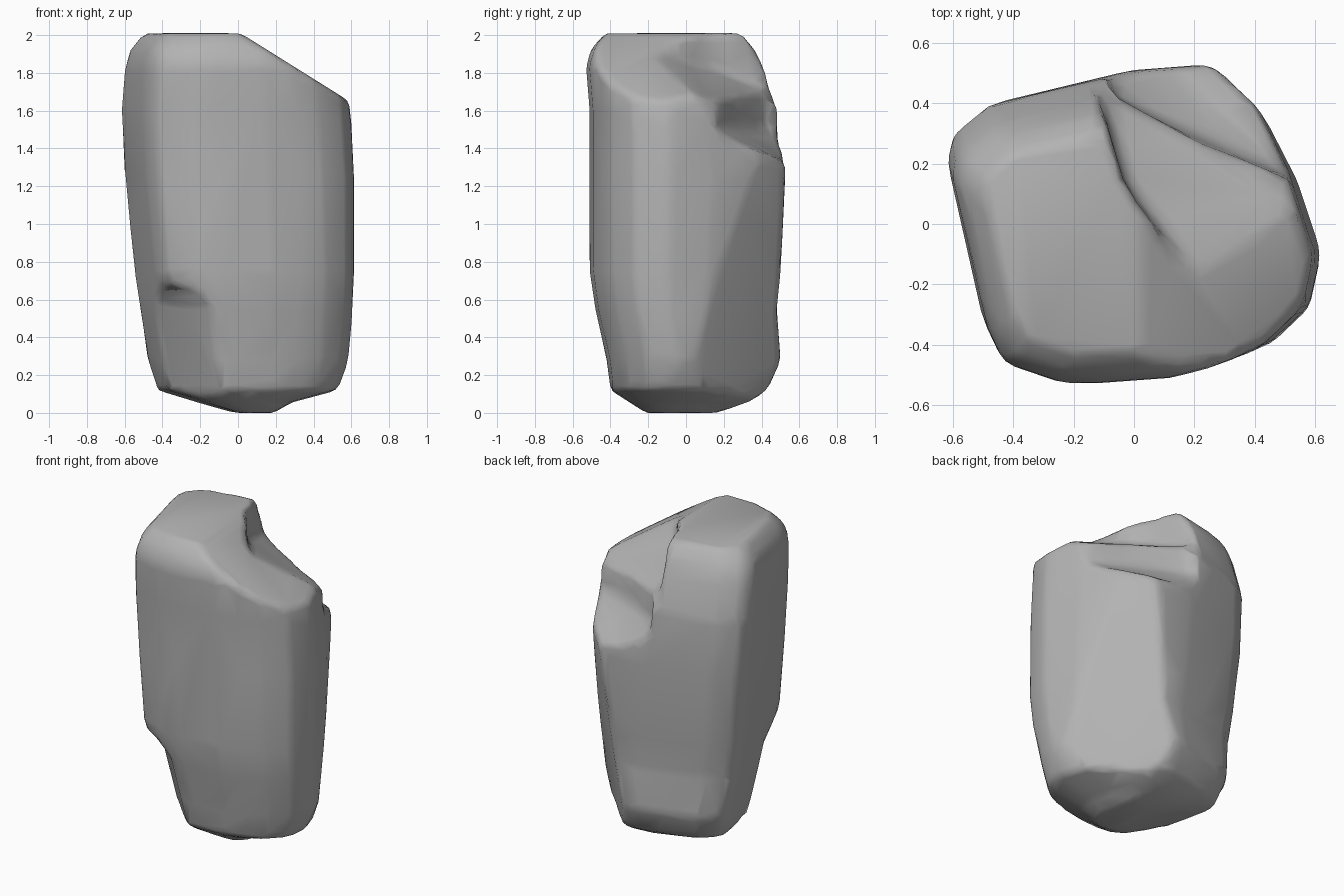
import bpy, bmesh
from mathutils import Vector

cube = bpy.data.objects.get("Cube")
if cube:
    bpy.data.objects.remove(cube, do_unlink=True)

# Plan outline of the boulder, counter-clockwise
OUTLINE = [(.62, -.1), (.54, .14), (.38, .45), (.25, .53), (-.02, .51), (-.48, .4),
           (-.6, .3), (-.62, .21), (-.5, -.32), (-.44, -.45), (-.24, -.52),
           (-.1, -.52), (.15, -.5), (.33, -.45), (.45, -.4), (.58, -.28)]

# Height, then the left, right, front and back limits of each section
SECTIONS = [(0, -.02, .2, -.22, .17), (.05, -.2, .27, -.29, .32),
            (.12, -.43, .53, -.4, .44), (.28, -.48, .59, -.42, .52),
            (.55, -.52, .61, -.48, .49), (.75, -.55, .62, -.51, .51),
            (1.25, -.6, .62, -.51, .53), (1.6, -.62, .6, -.51, .52),
            (1.84, -.6, .58, -.53, .45), (1.93, -.57, .54, -.5, .4),
            (2.01, -.5, .5, -.43, .33)]


def fit(value, low, high, new_low, new_high):
    return new_low + (value - low) / (high - low) * (new_high - new_low)


def slice_off(bm, a, b, c, outward):
    """Remove the rock beyond the plane through three points and close the cut."""
    a, b, c = Vector(a), Vector(b), Vector(c)
    normal = (b - a).cross(c - a).normalized()
    if normal.dot(Vector(outward)) < 0:
        normal.negate()
    bmesh.ops.bisect_plane(bm, geom=bm.verts[:] + bm.edges[:] + bm.faces[:],
                           plane_co=a, plane_no=normal, clear_outer=True)
    rim = [e for e in bm.edges if e.is_boundary]
    if rim:
        bmesh.ops.holes_fill(bm, edges=rim)


def add_object(name, bm):
    bmesh.ops.recalc_face_normals(bm, faces=bm.faces[:])
    mesh = bpy.data.meshes.new(name)
    bm.to_mesh(mesh)
    bm.free()
    obj = bpy.data.objects.new(name, mesh)
    bpy.context.collection.objects.link(obj)
    return obj


def break_away(rock, name, points):
    """Knock a chunk, the hull of the points, out of the rock."""
    bm = bmesh.new()
    for p in points:
        bm.verts.new(p)
    hull = bmesh.ops.convex_hull(bm, input=bm.verts[:])
    inside = [v for v in hull["geom_interior"] if isinstance(v, bmesh.types.BMVert)]
    bmesh.ops.delete(bm, geom=inside, context='VERTS')
    chunk = add_object(name, bm)
    chunk.hide_render = chunk.hide_viewport = True
    cut = rock.modifiers.new(name, 'BOOLEAN')
    cut.operation = 'DIFFERENCE'
    cut.solver = 'EXACT'
    cut.object = chunk


def above(floor):
    return floor + [(x, y, 2.3) for x, y, z in floor]


# Loft the sections
bm = bmesh.new()
rings = []
for z, left, right, front, back in SECTIONS:
    rings.append([bm.verts.new((fit(x, -.62, .62, left, right),
                                fit(y, -.52, .53, front, back), z)) for x, y in OUTLINE])
count = len(OUTLINE)
for low, high in zip(rings, rings[1:]):
    for i in range(count):
        j = (i + 1) % count
        bm.faces.new((low[i], low[j], high[j], high[i]))
bm.faces.new(rings[0][::-1])
bm.faces.new(rings[-1])

# Sloping top and tapered back corner
slice_off(bm, (.03, 0, 2), (.59, 0, 1.65), (.03, 1, 2), (1, 0, 1))
slice_off(bm, (.6, .07, .62), (.17, .5, .62), (.56, .025, .15), (1, 1, 0))
boulder = add_object("boulder", bm)

# Stepped shelves at the back, undercut below the front corner
break_away(boulder, "upper_shelf_cutter", above([
    (-.13, .5, 1.7), (-.1, .37, 1.73), (-.03, .13, 1.82), (.19, -.17, 1.9),
    (.58, .1, 1.64), (.58, .6, 1.6), (0, .7, 1.68)]))
break_away(boulder, "lower_shelf_cutter", above([
    (-.11, .45, 1.5), (.2, .28, 1.6), (.57, .13, 1.5), (.7, .4, 1.36),
    (.05, .57, 1.32), (.3, .8, 1.3)]))
break_away(boulder, "undercut_cutter", [
    p for z, s in ((.68, .75), (.58, .63), (.05, .46))
    for p in ((-s, 0, z), (0, -s, z), (-.9, -.9, z))])

# Wear the edges down, then reduce to irregular facets
remesh = boulder.modifiers.new("even_surface", 'REMESH')
remesh.mode = 'VOXEL'
remesh.voxel_size = .03
remesh.use_smooth_shade = True
wear = boulder.modifiers.new("worn_edges", 'SMOOTH')
wear.factor = .5
wear.iterations = 5
facets = boulder.modifiers.new("facets", 'DECIMATE')
facets.ratio = .06

stone = bpy.data.materials.new("grey_stone")
stone.use_nodes = True
colour = (.45, .45, .45, 1)
stone.diffuse_color = colour
stone.node_tree.nodes["Principled BSDF"].inputs["Base Color"].default_value = colour
boulder.data.materials.append(stone)
boulder.data.polygons.foreach_set("use_smooth", [True] * len(boulder.data.polygons))
